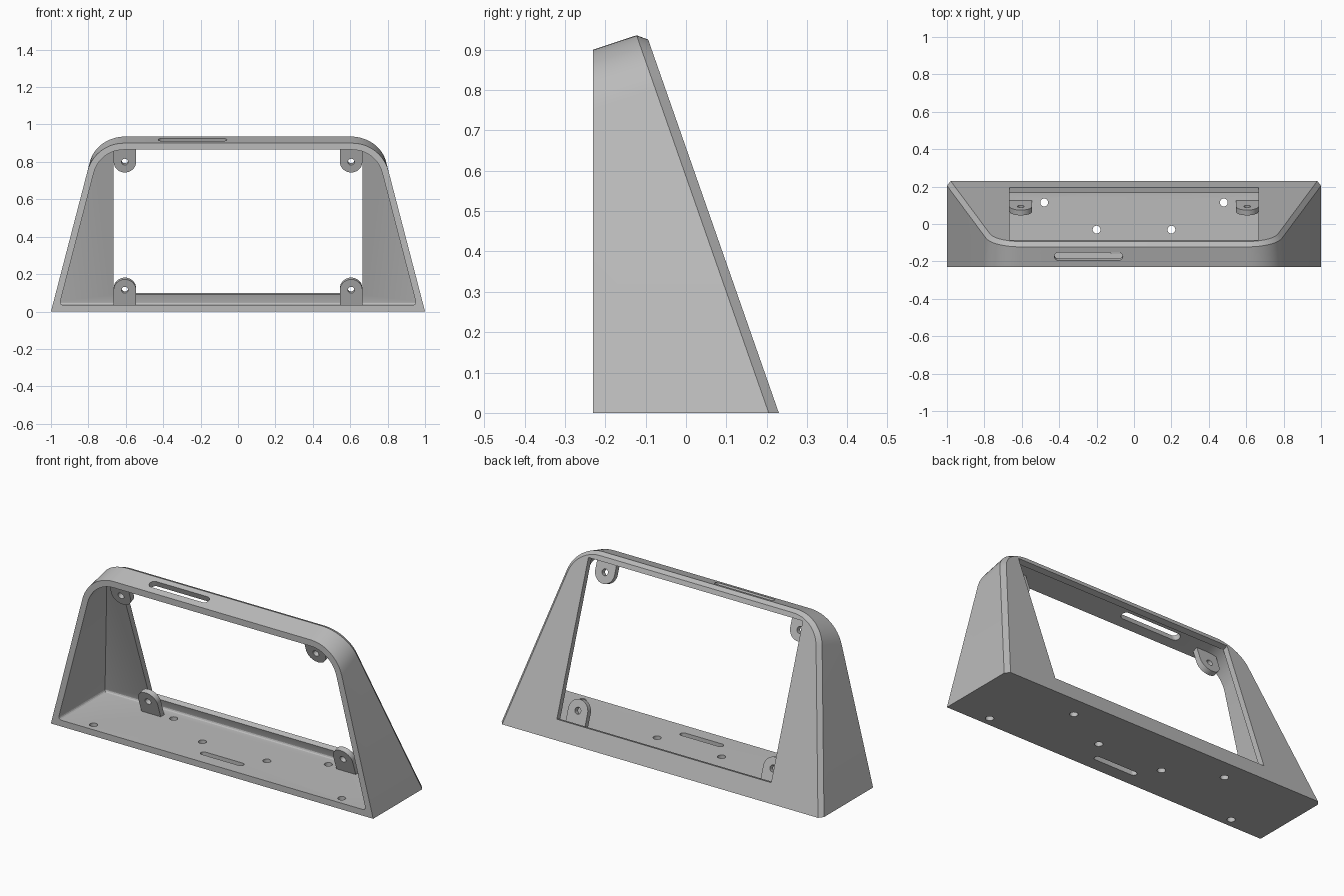
import bpy, bmesh, math
from mathutils import Matrix, Vector

if "Cube" in bpy.data.objects:
    bpy.data.objects.remove(bpy.data.objects["Cube"])

S, M, K = 0.26, 0.33, 0.35      # side lean, top slope, back panel lean
TILT = math.atan(K)

grey = bpy.data.materials.new("light_grey")
grey.diffuse_color = (0.5, 0.5, 0.5, 1)
grey.use_nodes = True
grey.node_tree.nodes["Principled BSDF"].inputs["Base Color"].default_value = grey.diffuse_color


def make(name, bm):
    bmesh.ops.recalc_face_normals(bm, faces=bm.faces)
    me = bpy.data.meshes.new(name)
    bm.to_mesh(me)
    bm.free()
    ob = bpy.data.objects.new(name, me)
    bpy.context.collection.objects.link(ob)
    me.materials.append(grey)
    return ob


def ring(xw, zb, zt, r, y0, k):
    """Rounded trapezoid swept along its faces until the plane y = y0 - k z."""
    a0 = math.atan(S)
    t = r * math.tan((math.pi / 2 - a0) / 2)
    cx, cz = xw - S * zt - t, zt - r
    src = [(xw - S * zb, zb, 0, 0)]
    for i in range(13):
        a = a0 + (math.pi / 2 - a0) * i / 12
        src.append((cx + r * math.cos(a), cz + r * math.sin(a), -S * M, M))
    right = []
    for x, z, dx, dz in src:
        u = (y0 - k * z + 0.23) / (1 + k * dz)
        right.append(Vector((x + dx * u, -0.23 + u, z + dz * u)))
    return right + [Vector((-p.x, p.y, p.z)) for p in reversed(right)]


def loft(rings):
    bm = bmesh.new()
    vs = [[bm.verts.new(p) for p in r] for r in rings]
    n = len(vs[0])
    for a, b in zip(vs, vs[1:]):
        for i in range(n):
            j = (i + 1) % n
            bm.faces.new((a[i], a[j], b[j], b[i]))
    bm.faces.new(vs[0])
    bm.faces.new(vs[-1])
    return bm


def slab(name, pts, depth, mat):
    """Extrude an x-z outline along local y, centred, then place it."""
    rings = [[mat @ Vector((x, y, z)) for x, z in pts] for y in (-depth / 2, depth / 2)]
    return make(name, loft(rings))


def capsule(half, r, n=12):
    pts = []
    for side, start in ((1, -math.pi / 2), (-1, math.pi / 2)):
        for i in range(n + 1):
            a = start + math.pi * i / n
            pts.append((side * half + r * math.cos(a), r * math.sin(a)))
    return pts


def circle(r, n=24):
    return [(r * math.cos(2 * math.pi * i / n), r * math.sin(2 * math.pi * i / n)) for i in range(n)]


def place(x, y, z, tilt):
    return Matrix.Translation((x, y, z)) @ Matrix.Rotation(tilt, 4, 'X')


def cut(ob, cutter):
    cutter.hide_render = True
    mod = ob.modifiers.new("cut", 'BOOLEAN')
    mod.operation, mod.solver, mod.object = 'DIFFERENCE', 'EXACT', cutter
    bpy.context.view_layer.objects.active = ob
    bpy.ops.object.modifier_apply(modifier=mod.name)
    bpy.data.objects.remove(cutter)


def smooth(ob):
    bpy.ops.object.select_all(action='DESELECT')
    ob.select_set(True)
    bpy.context.view_layer.objects.active = ob
    bpy.ops.object.shade_smooth_by_angle(angle=math.radians(25))


# Outer housing with chamfered back edge
housing = make("housing", loft([
    ring(1.0, 0, 0.90, 0.20, -0.23, 0),
    ring(1.0, 0, 0.90, 0.20, 0.205, K),
    ring(0.98, 0, 0.88, 0.18, 0.23, K)]))

# Hollow inside, open at the front, with rounded floor edges
bm = loft([ring(0.964, 0.035, 0.865, 0.165, -0.30, 0),
           ring(0.964, 0.035, 0.865, 0.165, 0.197, K)])
floor_edges = [e for e in bm.edges if all(v.co.z < 0.04 for v in e.verts)
               and any(v.co.y > 0 for v in e.verts)]
bmesh.ops.bevel(bm, geom=floor_edges, offset=0.02, segments=4, profile=0.5, affect='EDGES')
cut(housing, make("cavity_cutter", bm))

# Window in the leaning back panel
h = 0.4 / math.cos(TILT)
cut(housing, slab("window_cutter", [(-0.665, -h), (0.665, -h), (0.665, h), (-0.665, h)],
                  0.12, place(0, 0.23 - K * 0.5, 0.5, TILT)))

# Slot in the top wall, slot and screw holes in the floor
cut(housing, slab("top_slot_cutter", capsule(0.16, 0.023), 0.12,
                  place(-0.243, -0.168, 0.903, TILT + math.pi / 2)))
cut(housing, slab("floor_slot_cutter", capsule(0.115, 0.017), 0.12,
                  place(0, -0.14, 0.0175, math.pi / 2)))
for x, y in ((0.48, 0.115), (0.2, -0.03), (0.77, -0.18)):
    for s in (-1, 1):
        cut(housing, slab("hole_cutter", circle(0.021), 0.12,
                          place(s * x, y, 0.0175, math.pi / 2)))
smooth(housing)

# Four mounting tabs: round end with a screw hole, rooted in floor or top wall
for label, z, root in (("lower", 0.12, -1), ("upper", 0.805, 1)):
    y = 0.08 - K * (z - 0.12)
    pts = [(0.06 * math.cos(math.pi * i / 16), -root * 0.06 * math.sin(math.pi * i / 16))
           for i in range(17)]
    pts += [(-0.06, root * 0.1), (0.06, root * 0.1)]
    for side, s in (("left", -1), ("right", 1)):
        mat = place(s * 0.605, y, z, TILT)
        tab = slab(f"{label}_{side}_mounting_tab", pts, 0.03, mat)
        cut(tab, slab("tab_hole_cutter", circle(0.018), 0.1, mat))
        smooth(tab)
